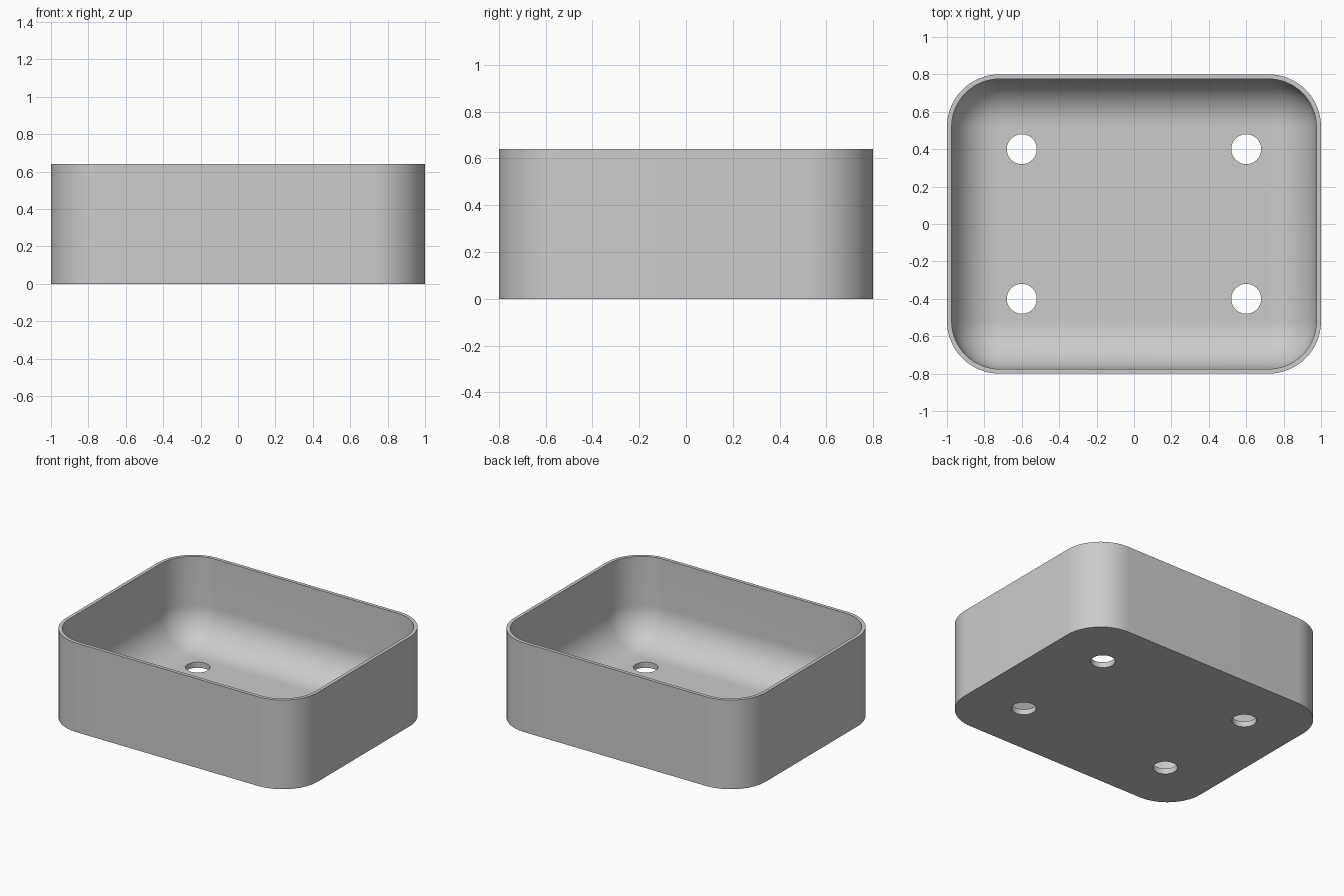
import bpy
import bmesh
from math import sin, cos, pi

HALF_X, HALF_Y, HEIGHT = 1.0, 0.8, 0.64
CORNER = 0.28       # outer corner radius
WALL = 0.025        # wall thickness
FLOOR = 0.04        # floor thickness
FILLET = 0.25       # inner wall-to-floor radius
SEGS = 16

cube = bpy.data.objects.get("Cube")
if cube:
    bpy.data.objects.remove(cube, do_unlink=True)

grey = bpy.data.materials.new("light_grey")
grey.use_nodes = True
colour = (0.6, 0.6, 0.6, 1)
grey.diffuse_color = colour
grey.node_tree.nodes["Principled BSDF"].inputs["Base Color"].default_value = colour


def rounded_ring(bm, inset, z):
    """Rounded rectangle of vertices, shrunk by inset."""
    ring = []
    r = CORNER - inset
    for q, (sx, sy) in enumerate([(1, 1), (-1, 1), (-1, -1), (1, -1)]):
        for i in range(SEGS + 1):
            a = (q + i / SEGS) * pi / 2
            ring.append(bm.verts.new((sx * (HALF_X - CORNER) + r * cos(a),
                                      sy * (HALF_Y - CORNER) + r * sin(a), z)))
    return ring


def finish(name, bm):
    bmesh.ops.recalc_face_normals(bm, faces=bm.faces)
    mesh = bpy.data.meshes.new(name)
    bm.to_mesh(mesh)
    bm.free()
    obj = bpy.data.objects.new(name, mesh)
    bpy.context.collection.objects.link(obj)
    mesh.materials.append(grey)
    return obj


# Tray shell: outer wall, rim, inner wall, filleted floor
profile = [(0, 0), (0, HEIGHT), (WALL, HEIGHT)]
for i in range(SEGS + 1):
    a = i / SEGS * pi / 2
    profile.append((WALL + FILLET * (1 - cos(a)), FLOOR + FILLET * (1 - sin(a))))
bm = bmesh.new()
rings = [rounded_ring(bm, inset, z) for inset, z in profile]
for low, high in zip(rings, rings[1:]):
    for i in range(len(low)):
        j = (i + 1) % len(low)
        bm.faces.new((low[i], low[j], high[j], high[i]))
bm.faces.new(rings[0])
bm.faces.new(rings[-1])
tray = finish("tray", bm)

# Four drain holes through the floor
bm = bmesh.new()
for x in (-0.6, 0.6):
    for y in (-0.4, 0.4):
        made = bmesh.ops.create_cone(bm, cap_ends=True, segments=48,
                                     radius1=0.08, radius2=0.08, depth=0.2)
        bmesh.ops.translate(bm, verts=made["verts"], vec=(x, y, 0.02))
cutter = finish("hole_cutter", bm)
cutter.hide_render = True

cut = tray.modifiers.new("holes", "BOOLEAN")
cut.operation = "DIFFERENCE"
cut.solver = "EXACT"
cut.object = cutter
bpy.ops.object.select_all(action="DESELECT")
tray.select_set(True)
bpy.context.view_layer.objects.active = tray
bpy.ops.object.modifier_apply(modifier=cut.name)
bpy.data.objects.remove(cutter, do_unlink=True)

# Smooth curves, flat rim and floor
bpy.ops.object.shade_smooth_by_angle(angle=pi / 6)
for face in tray.data.polygons:
    if abs(face.normal.z) > 0.9995:
        face.use_smooth = False
